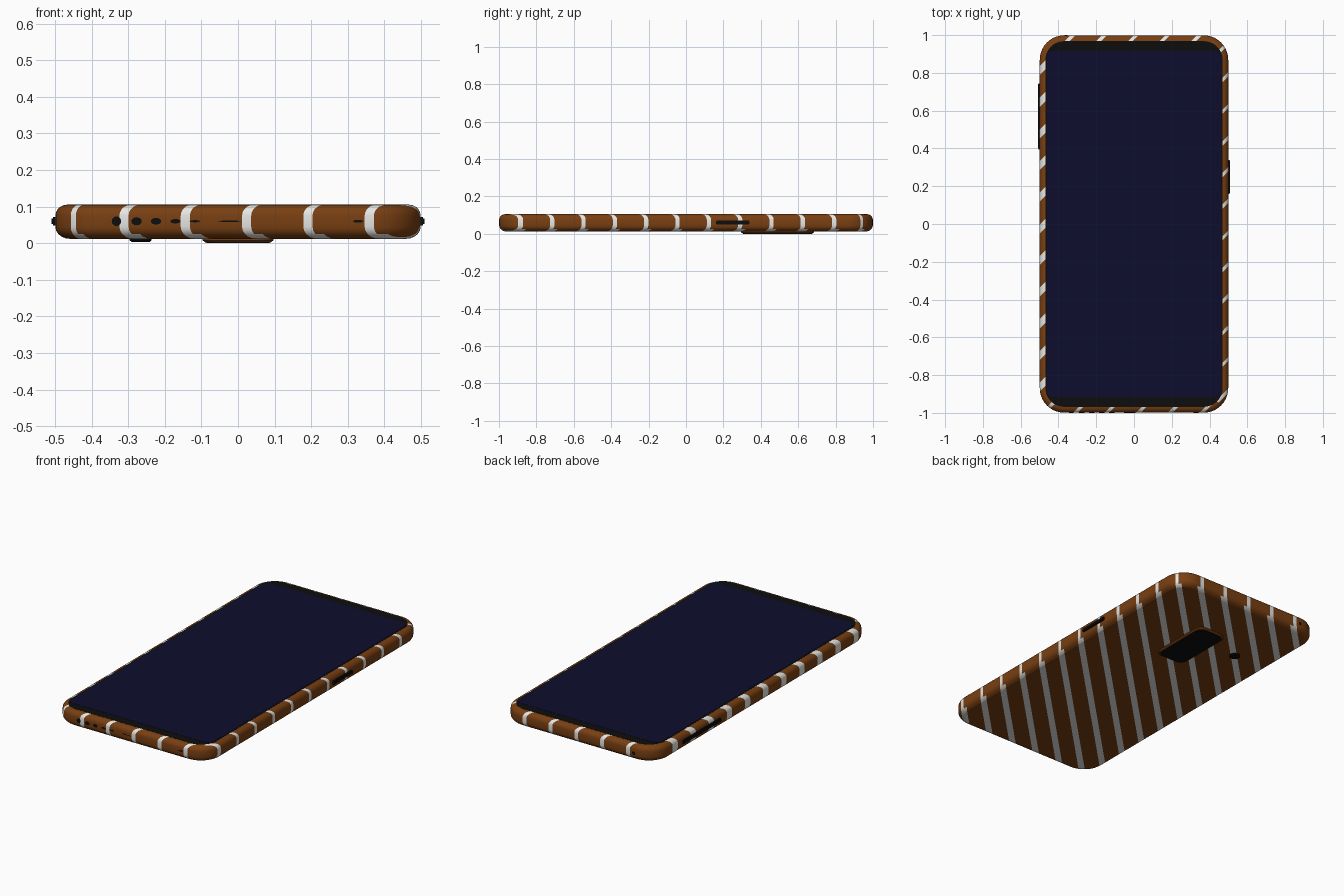
import bpy, bmesh, math
from mathutils import Vector

if "Cube" in bpy.data.objects:
    bpy.data.objects.remove(bpy.data.objects["Cube"])


def material(name, rgb):
    m = bpy.data.materials.new(name)
    m.diffuse_color = (*rgb, 1)
    m.use_nodes = True
    m.node_tree.nodes["Principled BSDF"].inputs["Base Color"].default_value = m.diffuse_color
    return m


BROWN = material("brown_case", (0.19, 0.05, 0.006))
WHITE = material("white_stripe", (0.8, 0.8, 0.78))
BLACK = material("black_trim", (0.004, 0.004, 0.004))
NAVY = material("navy_screen", (0.004, 0.004, 0.026))


def finish(name, bm, mats):
    bmesh.ops.recalc_face_normals(bm, faces=bm.faces)
    me = bpy.data.meshes.new(name)
    bm.to_mesh(me)
    bm.free()
    for m in mats:
        me.materials.append(m)
    ob = bpy.data.objects.new(name, me)
    bpy.context.collection.objects.link(ob)
    return ob


def rounded_loft(hx, hy, r, profile, cx=0, cy=0, seg=10):
    """Rounded rectangle swept through (inset, z) rings and capped."""
    bm = bmesh.new()
    rings = []
    for inset, z in profile:
        ring = []
        for q, (sx, sy) in enumerate([(1, 1), (-1, 1), (-1, -1), (1, -1)]):
            for i in range(seg + 1):
                a = math.pi / 2 * (q + i / seg)
                rr = r - inset
                ring.append(bm.verts.new((cx + sx * (hx - r) + rr * math.cos(a),
                                          cy + sy * (hy - r) + rr * math.sin(a), z)))
        rings.append(ring)
    for lo, hi in zip(rings, rings[1:]):
        n = len(lo)
        for i in range(n):
            j = (i + 1) % n
            bm.faces.new((lo[i], lo[j], hi[j], hi[i]))
    bm.faces.new(rings[0][::-1])
    bm.faces.new(rings[-1])
    return bm


def arc(radius, z0, z1, top, n=5):
    """Quarter-round edge between heights z0 and z1."""
    pts = []
    for i in range(n + 1):
        a = math.pi / 2 * i / n
        if top:
            pts.append((radius * (1 - math.cos(a)), z0 + (z1 - z0) * math.sin(a)))
        else:
            pts.append((radius * (1 - math.sin(a)), z1 - (z1 - z0) * math.cos(a)))
    return pts


# case body, cut along diagonal stripe edges
PITCH, EDGES = 0.1675, (0.005, 0.03, 0.053)
bm = rounded_loft(0.499, 0.999, 0.13,
                  arc(0.04, 0.012, 0.045, False) + arc(0.031, 0.075, 0.105, True))
for k in range(-9, 10):
    for e in EDGES:
        bmesh.ops.bisect_plane(bm, geom=bm.verts[:] + bm.edges[:] + bm.faces[:],
                               plane_co=(k * PITCH + e, 0, 0), plane_no=(1, -1, 0), dist=1e-6)
bmesh.ops.recalc_face_normals(bm, faces=bm.faces)
for f in bm.faces:
    c, n = f.calc_center_median(), f.normal
    d = (c.x - c.y) % PITCH
    lo, hi = EDGES[0], EDGES[2]
    if n.z > -0.7:  # stripes are narrower on three of the side walls
        if abs(n.y) > abs(n.x):
            hi = EDGES[1]
        elif n.x > 0:
            lo = EDGES[1]
    f.material_index = int(lo < d < hi)
    f.smooth = abs(n.z) < 0.99
finish("case_body", bm, [BROWN, WHITE])

# front glass and screen
finish("front_glass", rounded_loft(0.469, 0.968, 0.1, [(0, 0.1), (0, 0.1055)]), [BLACK])
finish("screen", rounded_loft(0.46, 0.917, 0.03, [(0, 0.104), (0, 0.1062)]), [NAVY])

# camera bump with dark window, and flash
finish("camera_bump", rounded_loft(0.097, 0.195, 0.05, [(0.008, 0.002), (0, 0.008), (0, 0.02)],
                                   0, 0.49), [BROWN])
finish("camera_window", rounded_loft(0.086, 0.184, 0.04, [(0, 0), (0, 0.01)], 0, 0.49), [BLACK])
finish("flash", rounded_loft(0.03, 0.03, 0.0299, [(0.005, 0.004), (0, 0.008), (0, 0.02)],
                             -0.266, 0.55), [BLACK])


def side_button(name, side, y, length):
    bm = bmesh.new()
    bmesh.ops.create_cube(bm, size=1)
    for v in bm.verts:
        v.co = Vector((v.co.x * 0.03 + side * 0.494, v.co.y * length + y, v.co.z * 0.022 + 0.06))
    bmesh.ops.bevel(bm, geom=bm.edges[:], offset=0.004, segments=2, affect='EDGES')
    finish(name, bm, [BLACK])


side_button("power_button", 1, 0.25, 0.18)
side_button("volume_button", -1, 0.57, 0.35)


def port(name, x, end, rx, rz, z=0.06):
    """Dark oval opening on an end wall."""
    bm = bmesh.new()
    bmesh.ops.create_cone(bm, cap_ends=True, segments=20, radius1=1, radius2=1, depth=0.008)
    for v in bm.verts:
        v.co = Vector((x + v.co.x * rx, end * 0.996 + v.co.z, z + v.co.y * rz))
    finish(name, bm, [BLACK])


# bottom edge openings
port("audio_jack", -0.332, -1, 0.013, 0.013)
for i, rz in enumerate((0.011, 0.009, 0.006, 0.003)):
    port(f"speaker_hole_{i + 1}", -0.277 + i * 0.053, -1, 0.014, rz)
port("charging_slot", -0.023, -1, 0.031, 0.002)
port("microphone_slot", 0.328, -1, 0.014, 0.004)
# top edge opening
port("top_microphone", -0.36, 1, 0.009, 0.009, 0.055)
